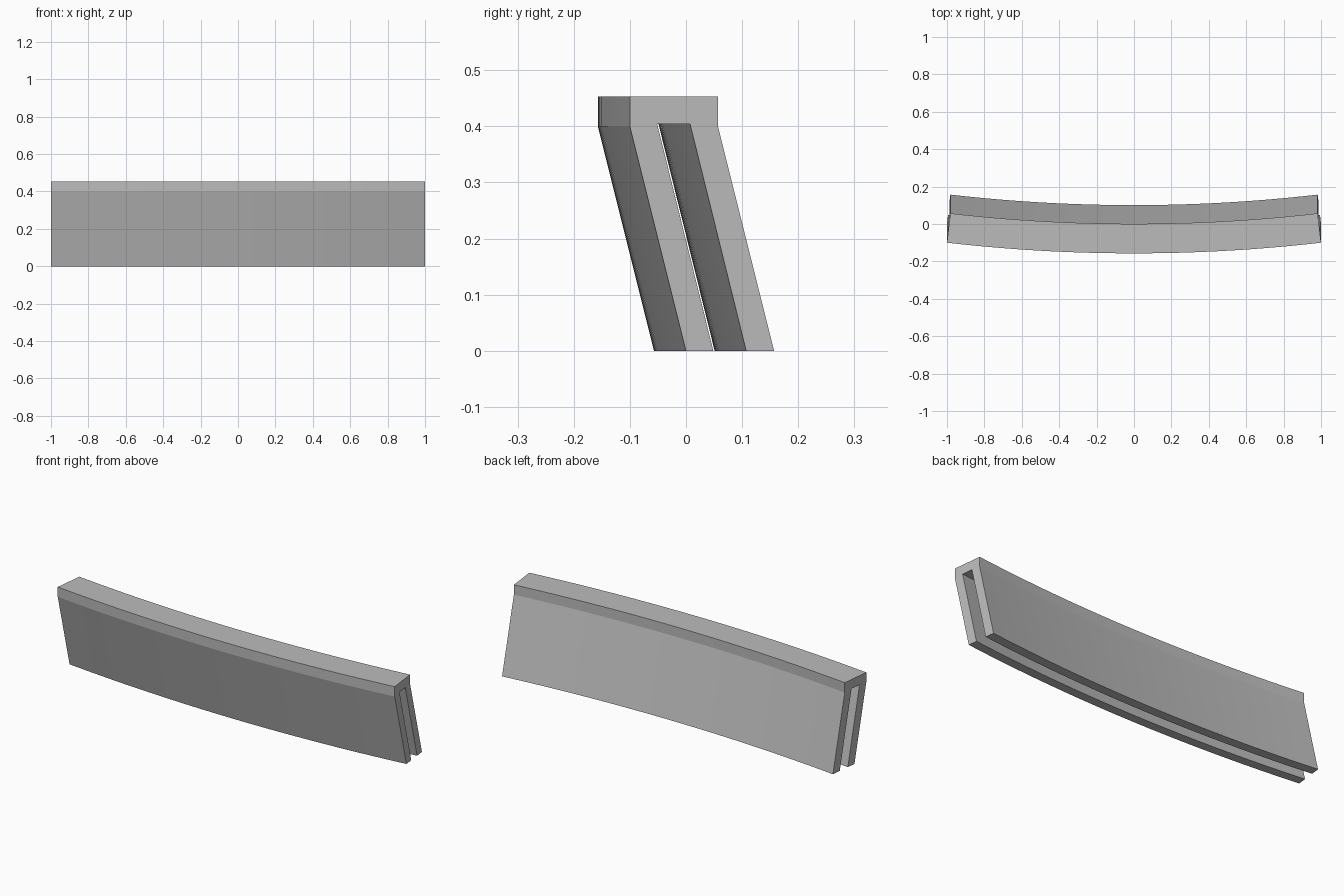
import bpy, bmesh, math

cube = bpy.data.objects.get("Cube")
if cube:
    bpy.data.objects.remove(cube, do_unlink=True)

RADIUS = 8.8          # plan radius of the front face
SEGMENTS = 32
LEAN = 0.10           # forward lean of the legs
KNEE = 0.40           # height where the legs meet the upright cap
HEIGHT = 0.453
ROOF = 0.404          # top of the slot
half_angle = math.asin(1 / RADIUS)

# Upright cross-section: (depth from front face, height)
profile = [(0, 0), (0.049, 0), (0.049, ROOF), (0.108, ROOF), (0.108, 0),
           (0.158, 0), (0.158, KNEE), (0.158, HEIGHT), (0, HEIGHT), (0, KNEE)]


def place(depth, z, angle):
    """Sweep a section point round the arc, then lean it forward."""
    r = RADIUS - depth
    y = RADIUS * math.cos(half_angle) - r * math.cos(angle)
    return r * math.sin(angle), y - LEAN * min(z, KNEE) / KNEE, z


grey = bpy.data.materials.new("light grey")
grey.use_nodes = True
colour = (0.5, 0.5, 0.5, 1)
grey.diffuse_color = colour
grey.node_tree.nodes["Principled BSDF"].inputs["Base Color"].default_value = colour

# Curved slotted rail, swept from the profile
bm = bmesh.new()
rings = []
for i in range(SEGMENTS + 1):
    angle = half_angle * (2 * i / SEGMENTS - 1)
    rings.append([bm.verts.new(place(d, z, angle)) for d, z in profile])
n = len(profile)
for a, b in zip(rings, rings[1:]):
    for k in range(n):
        m = (k + 1) % n
        bm.faces.new((a[k], a[m], b[m], b[k]))

# Flat end faces
bm.faces.new(rings[0])
bm.faces.new(rings[-1])
bmesh.ops.recalc_face_normals(bm, faces=bm.faces)

mesh = bpy.data.meshes.new("curved_slotted_rail")
bm.to_mesh(mesh)
bm.free()
mesh.materials.append(grey)
rail = bpy.data.objects.new("curved_slotted_rail", mesh)
bpy.context.collection.objects.link(rail)

# Smooth along the curve, crisp at every profile corner
bpy.ops.object.select_all(action="DESELECT")
rail.select_set(True)
bpy.context.view_layer.objects.active = rail
bpy.ops.object.shade_smooth_by_angle(angle=math.radians(10))
